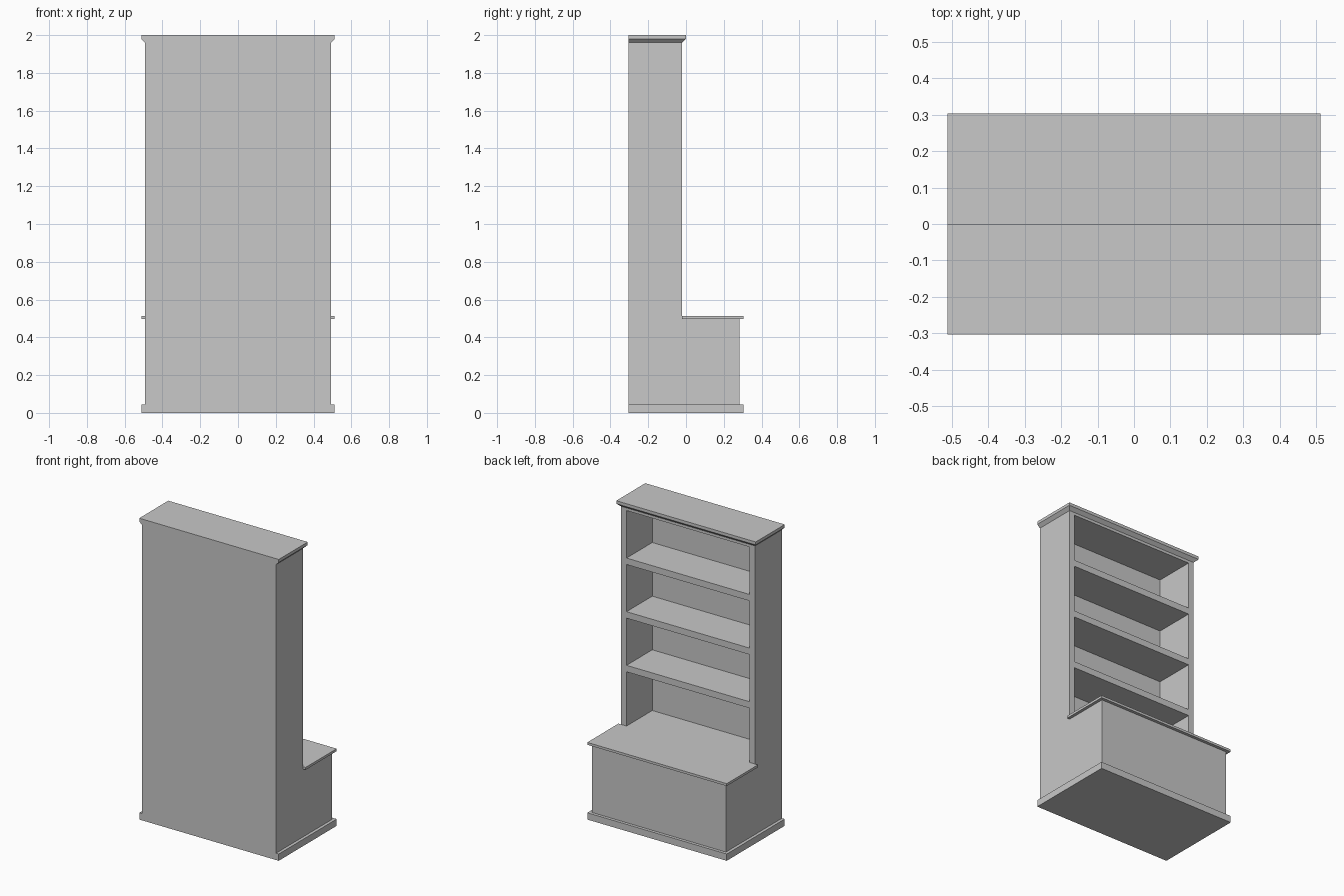
import bpy
import bmesh

cube = bpy.data.objects.get("Cube")
if cube:
    bpy.data.objects.remove(cube, do_unlink=True)

# One plain grey finish
grey = bpy.data.materials.new("light_grey")
grey.use_nodes = True
COLOUR = (0.58, 0.58, 0.58, 1)
grey.diffuse_color = COLOUR
grey.node_tree.nodes["Principled BSDF"].inputs["Base Color"].default_value = COLOUR

BACK = -0.304      # flat rear plane
SHELF_EDGE = -0.022  # open edge of the shelf unit
HALF = 0.492       # half width of the body
TRIM = 0.512       # half width of the mouldings
INNER = HALF - 0.04
PANEL = BACK + 0.012
DECK = 0.512       # top of the chest
CHEST_TOP = 0.496
PLINTH = 0.045
CROWN = 1.96


def loft(name, rings):
    """Closed solid through rectangles (x half width, y back, y front, z)."""
    bm = bmesh.new()
    loops = [[bm.verts.new((x, y, z)) for x, y in
              ((-hx, y0), (hx, y0), (hx, y1), (-hx, y1))]
             for hx, y0, y1, z in rings]
    bm.faces.new(loops[0][::-1])
    bm.faces.new(loops[-1])
    for low, high in zip(loops, loops[1:]):
        for i in range(4):
            j = (i + 1) % 4
            bm.faces.new((low[i], low[j], high[j], high[i]))
    mesh = bpy.data.meshes.new(name)
    bm.to_mesh(mesh)
    bm.free()
    mesh.materials.append(grey)
    obj = bpy.data.objects.new(name, mesh)
    bpy.context.collection.objects.link(obj)
    return obj


def box(name, hx, y0, y1, z0, z1, x=0):
    obj = loft(name, [(hx, y0, y1, z0), (hx, y0, y1, z1)])
    obj.location.x = x
    return obj


# Chest: plinth, body and overhanging lid
box("plinth", TRIM, BACK, 0.304, 0, PLINTH)
box("chest_body", HALF, BACK, 0.284, PLINTH, CHEST_TOP)
box("chest_lid", TRIM, SHELF_EDGE, 0.304, CHEST_TOP, DECK)
box("alcove_floor", INNER, PANEL, SHELF_EDGE, CHEST_TOP, DECK)

# Upper case: sides, back and top
for side, sign in (("left", 1), ("right", -1)):
    box(side + "_side_panel", (HALF - INNER) / 2, BACK, SHELF_EDGE,
        CHEST_TOP, CROWN, x=sign * (HALF + INNER) / 2)
box("back_panel", INNER, BACK, PANEL, CHEST_TOP, CROWN)
box("top_board", INNER, PANEL, SHELF_EDGE, 1.942, CROWN)

# Three evenly spaced shelves
for i in range(3):
    z = 0.872 + i * 0.356
    box(f"shelf_{i + 1}", INNER, PANEL, SHELF_EDGE, z, z + 0.043)

# Crown moulding flaring out on three sides, flush at the rear
loft("crown_moulding", [(HALF, BACK, SHELF_EDGE, CROWN),
                        (TRIM, BACK, 0, 1.98),
                        (TRIM, BACK, 0, 2)])
